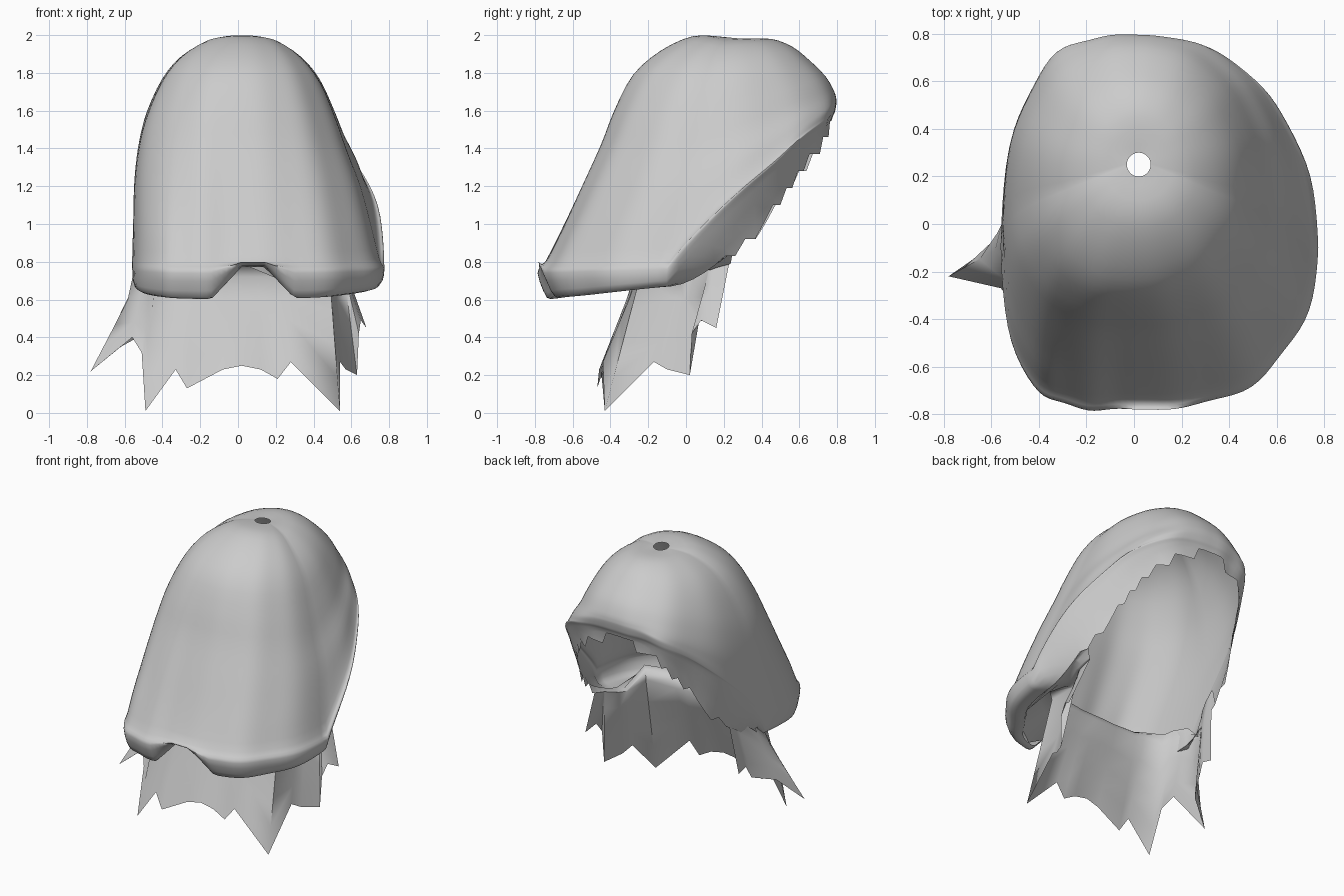
import bpy
import math
from mathutils import Vector

cube = bpy.data.objects.get("Cube")
if cube:
    bpy.data.objects.remove(cube, do_unlink=True)

# One plain grey for the whole cloth
grey = bpy.data.materials.new("soft_grey")
grey.use_nodes = True
colour = (0.6, 0.6, 0.6, 1)
grey.diffuse_color = colour
shader = grey.node_tree.nodes["Principled BSDF"]
shader.inputs["Base Color"].default_value = colour
shader.inputs["Roughness"].default_value = 0.8


def make_sheet(name, rows, closed):
    """Skin a list of equal-length point rows with quads."""
    count = len(rows[0])
    verts = [point for row in rows for point in row]
    faces = []
    for r in range(len(rows) - 1):
        for c in range(count if closed else count - 1):
            a, b = r * count + c, r * count + (c + 1) % count
            faces.append((a, a + count, b + count, b))
    mesh = bpy.data.meshes.new(name)
    mesh.from_pydata(verts, [], faces)
    mesh.materials.append(grey)
    obj = bpy.data.objects.new(name, mesh)
    bpy.context.collection.objects.link(obj)
    bpy.ops.object.select_all(action="DESELECT")
    obj.select_set(True)
    bpy.context.view_layer.objects.active = obj
    bpy.ops.object.shade_smooth_by_angle(angle=math.radians(70))
    return obj


def spline(sections, steps):
    """Catmull-Rom fill between key sections."""
    filled = []
    last = len(sections) - 1
    for i in range(last):
        quad = [sections[min(max(k, 0), last)] for k in range(i - 1, i + 3)]
        for s in range(steps):
            t = s / steps
            filled.append([
                b + 0.5 * t * (c - a + t * (2 * a - 5 * b + 4 * c - d + t * (3 * (b - c) + d - a)))
                for a, b, c, d in zip(*quad)])
    filled.append(list(sections[-1]))
    return filled


# Hood sections, crown to hem:
# front y, front z, side y, side z, left width, right width, back y, back z, back sag
sections = [
    (0.20, 1.99, 0.25, 1.985, 0.05, 0.05, 0.30, 1.98, 1),
    (0.04, 1.995, 0.2, 1.96, 0.19, 0.19, 0.45, 1.98, 1),
    (-0.13, 1.92, 0.15, 1.87, 0.32, 0.33, 0.56, 1.94, 1),
    (-0.28, 1.79, 0.12, 1.74, 0.42, 0.43, 0.65, 1.87, 1),
    (-0.38, 1.6, 0.08, 1.55, 0.5, 0.51, 0.74, 1.78, 1),
    (-0.45, 1.42, 0.05, 1.38, 0.56, 0.55, 0.785, 1.7, 1),
    (-0.55, 1.2, 0.02, 1.2, 0.63, 0.57, 0.795, 1.66, 1),
    (-0.65, 0.98, -0.04, 1.0, 0.685, 0.575, 0.795, 1.64, 1),
    (-0.74, 0.8, -0.08, 0.82, 0.73, 0.58, 0.79, 1.61, 0.9),
    (-0.78, 0.74, -0.1, 0.76, 0.755, 0.58, 0.785, 1.59, 0.85),
    (-0.73, 0.61, -0.1, 0.68, 0.73, 0.57, 0.775, 1.57, 0.9),
    (-0.69, 0.62, -0.08, 0.67, 0.63, 0.52, 0.765, 1.54, 1.6),
]
QUARTER = 26
# Squareness of each quarter: front left, back left, back right, front right
POWERS = (0.75, 0.85, 0.6, 0.42)


def hood_point(section, step, v):
    """Point on a section; step counts round from the front, v is 0 at the crown."""
    fy, fz, sy, sz, left, right, by, bz, sag = section
    turn, part = divmod(step, QUARTER)
    on_left, at_front = turn < 2, turn in (0, 3)
    u = part / QUARTER
    if turn in (1, 3):
        u = 1 - u
    blend = min(1, max(0, v - 0.15) * 2)
    power = 1 + blend * (POWERS[turn] - 1)
    angle = math.pi / 2 * u ** (1 / power)
    s, c = math.sin(angle), max(0, math.cos(angle))
    x = 0.02 + s ** power * (left if on_left else -right)
    ey, ez = (fy, fz) if at_front else (by, bz)
    y = sy + (ey - sy) * c
    z = sz + (ez - sz) * (c if at_front else c ** sag)
    # soft hanging folds
    ripple = 0.012 * v * math.sin(step * math.tau * 11 / (4 * QUARTER)) * math.sin(math.pi * u)
    x += ripple * s
    y -= ripple * c
    # raised notch in the front hem
    if at_front:
        notch = min(1, max(0, (0.22 - abs(x - 0.08)) / 0.16))
        z += 0.17 * notch * min(1, max(0, (v - 0.7) / 0.2)) ** 2
    return Vector((x, y, z))


keys = spline(sections, 3)
hood_rows = []
for i, key in enumerate(keys):
    v = i / (len(keys) - 1)
    hood_rows.append([hood_point(key, step, v) for step in range(4 * QUARTER)])
hem = [p.copy() for p in hood_rows[-1]]

# Stepped edge round the open back
for p in hood_rows[-1]:
    if p.y > 0.2:
        p.z = math.floor(p.z / 0.09) * 0.09 + 0.02
make_sheet("hood", hood_rows, True)

# Ragged lower edge of the hanging cloth, right back to left back
tips = [
    (-0.52, 0.15, 0.47), (-0.52, 0.07, 0.49), (-0.53, 0.02, 0.4),
    (-0.62, -0.13, 0.35), (-0.78, -0.22, 0.22), (-0.56, -0.27, 0.4),
    (-0.51, -0.33, 0.32), (-0.49, -0.43, 0.01), (-0.33, -0.45, 0.23),
    (-0.27, -0.47, 0.13), (-0.08, -0.46, 0.23), (0.02, -0.45, 0.25),
    (0.12, -0.45, 0.23), (0.21, -0.45, 0.18), (0.28, -0.44, 0.27),
    (0.54, -0.43, 0.01), (0.54, -0.17, 0.27), (0.57, -0.1, 0.23),
    (0.63, 0.02, 0.2), (0.64, 0.03, 0.42), (0.65, 0.08, 0.49),
    (0.68, 0.16, 0.45),
]
centre = Vector((0.02, 0.1))
columns = []
for x, y, z in tips:
    tip = Vector((x, y, z))
    limit = 0.52 if y < -0.2 else 0.56
    top_y = y * 0.8 + 0.1
    rise = max(0, top_y) * (0.3 if x > 0 else 1)
    top = Vector((max(-limit, min(limit, x * 0.9)), top_y, 0.72 + rise))
    aim = (top.xy - centre).normalized()
    lip = max(hem, key=lambda p: (p.xy - centre).normalized().dot(aim))
    # the cloth rolls up over a soft crest before it hangs
    fold = lip.lerp(top, 0.75)
    fold.z = top.z + (0.09 if y < -0.2 else 0.0)
    inner = lip.lerp(top, 0.4)
    inner.z = (lip.z + fold.z) / 2 + 0.02
    shoulder = lip.lerp(top, 0.93)
    shoulder.z = fold.z * 0.6 + top.z * 0.4
    columns.append([lip, inner, fold, shoulder, top] + [top.lerp(tip, t / 4) for t in range(1, 5)])
make_sheet("hanging_cloth", list(zip(*columns)), False)
